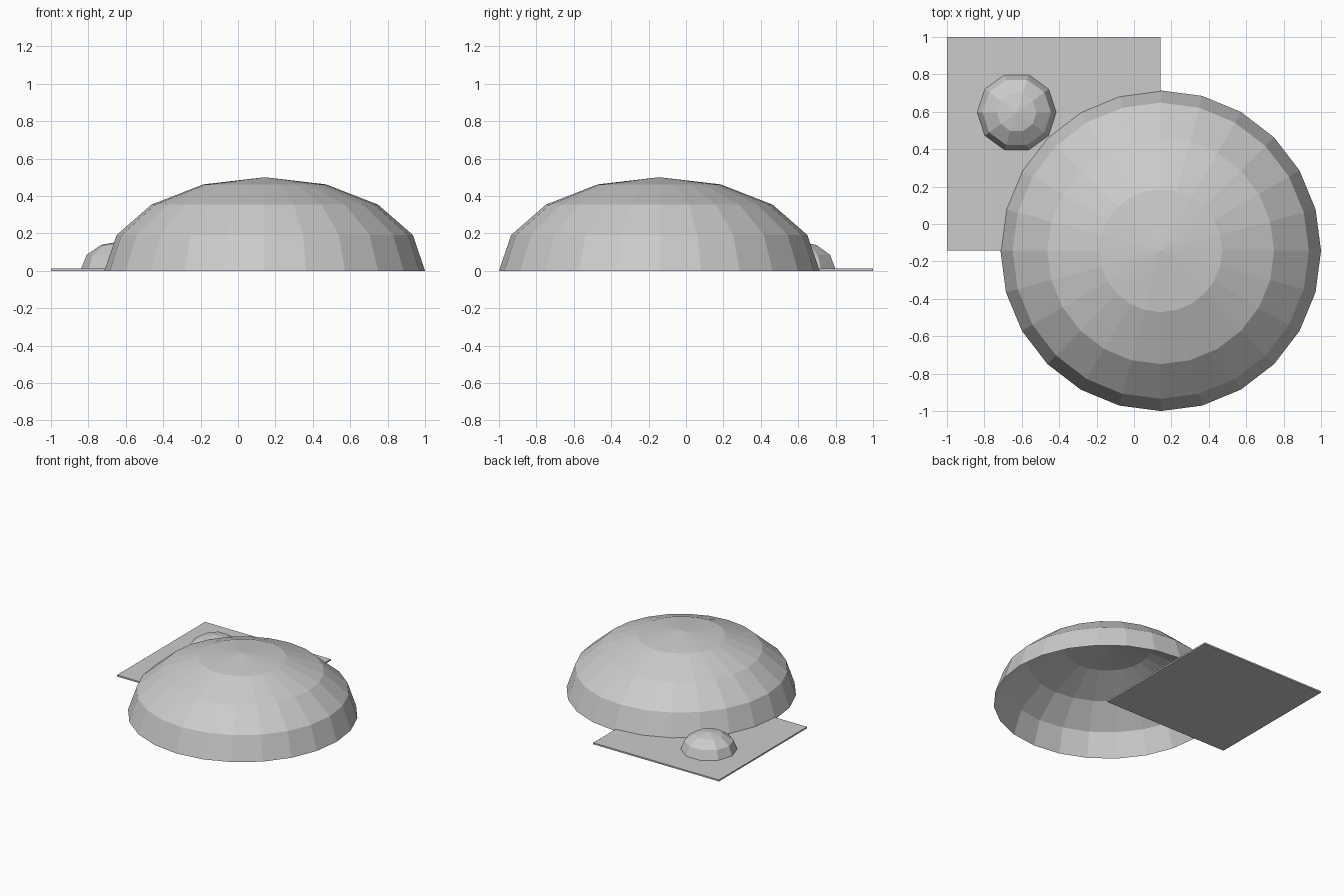
import bpy
import bmesh
import math
from mathutils import Matrix

cube = bpy.data.objects.get("Cube")
if cube:
    bpy.data.objects.remove(cube, do_unlink=True)

# Single flat grey
GREY = (0.6, 0.6, 0.6, 1.0)
grey = bpy.data.materials.new("plain grey")
grey.use_nodes = True
grey.diffuse_color = GREY
bsdf = next(n for n in grey.node_tree.nodes if n.type == 'BSDF_PRINCIPLED')
bsdf.inputs["Base Color"].default_value = GREY


def add_object(name, bm, location):
    mesh = bpy.data.meshes.new(name)
    bm.to_mesh(mesh)
    bm.free()
    mesh.materials.append(grey)
    obj = bpy.data.objects.new(name, mesh)
    obj.location = location
    bpy.context.collection.objects.link(obj)
    return obj


def add_dome(name, location, radius, height, sides, rings, turn=0.0):
    """Open, flat-shaded upper half of a squashed sphere."""
    bm = bmesh.new()
    bmesh.ops.create_uvsphere(bm, u_segments=sides, v_segments=rings * 2, radius=1)
    lower = [v for v in bm.verts if v.co.z < -0.001]
    bmesh.ops.delete(bm, geom=lower, context='VERTS')
    shape = Matrix.Diagonal((radius, radius, height, 1)) @ Matrix.Rotation(turn, 4, 'Z')
    bmesh.ops.transform(bm, matrix=shape, verts=bm.verts)
    return add_object(name, bm, location)


# Thin square base plate
SIDE, THICK = 1.143, 0.0125
bm = bmesh.new()
bmesh.ops.create_cube(bm, size=1)
bmesh.ops.scale(bm, vec=(SIDE, SIDE, THICK), verts=bm.verts)
add_object("base_plate", bm, (-0.4285, 0.4285, THICK / 2))

# Large hollow dome over the plate corner, small dome standing on the plate
add_dome("large_dome", (0.143, -0.143, 0), 0.857, 0.5, 24, 4)
add_dome("small_dome", (-0.627, 0.597, THICK), 0.211, 0.145, 10, 3, math.radians(18))
